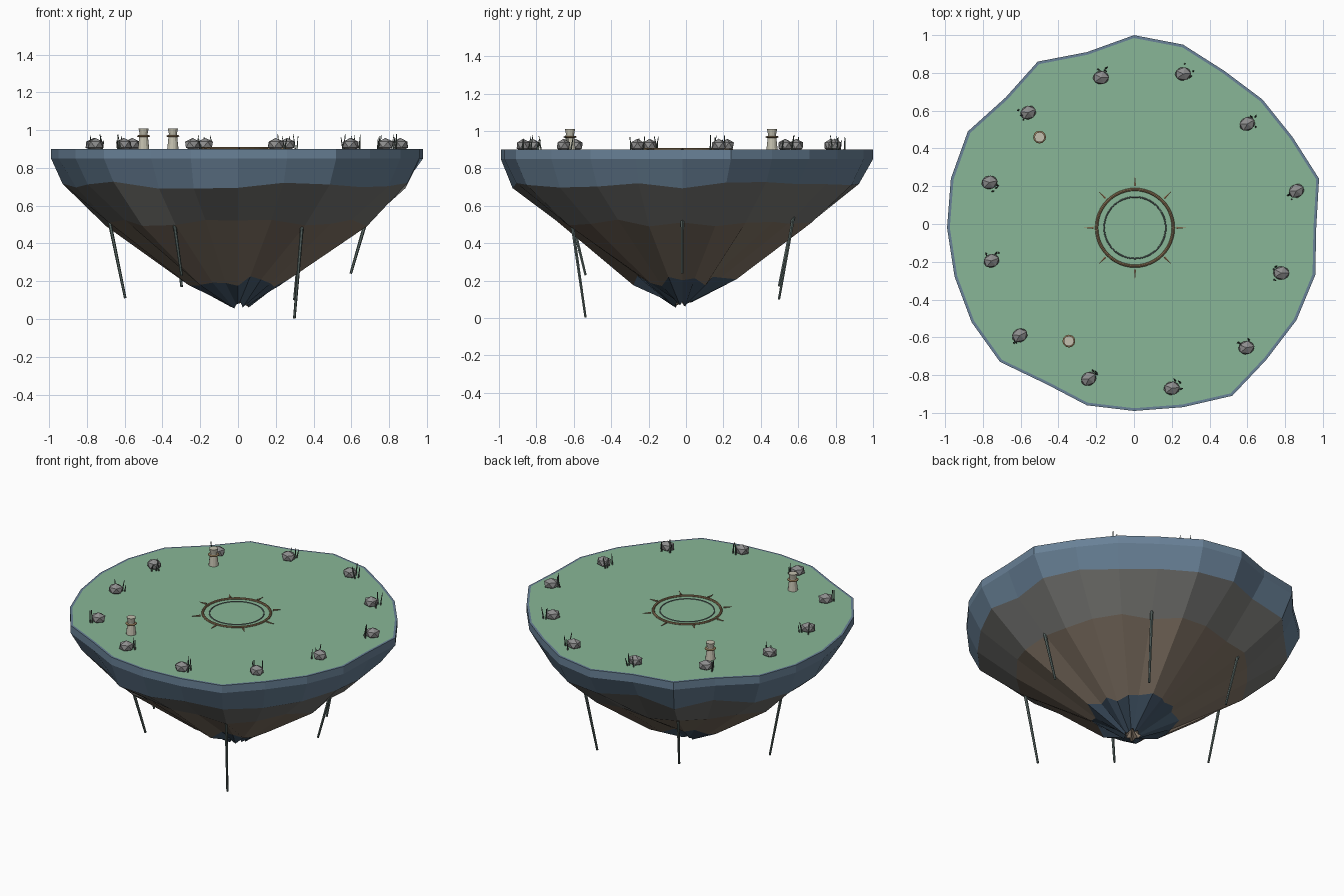
import bpy, bmesh, random
from math import sin, cos, radians, pi, tau
from mathutils import Vector

if "Cube" in bpy.data.objects:
    bpy.data.objects.remove(bpy.data.objects["Cube"])

random.seed(4)


def mat(name, r, g, b):
    m = bpy.data.materials.new(name)
    m.diffuse_color = (r, g, b, 1)
    m.use_nodes = True
    m.node_tree.nodes["Principled BSDF"].inputs["Base Color"].default_value = m.diffuse_color
    return m


GRASS = mat("grass", 0.25, 0.47, 0.31)
SLATE = mat("slate", 0.14, 0.22, 0.31)
STONE = mat("stone", 0.18, 0.18, 0.17)
EARTH = mat("earth", 0.23, 0.18, 0.135)
DEEP = mat("deep_slate", 0.06, 0.10, 0.15)
ROOT = mat("root", 0.11, 0.15, 0.14)
BRONZE = mat("bronze", 0.28, 0.19, 0.10)
PALE = mat("pale_stone", 0.55, 0.53, 0.43)
ROCK = mat("rock", 0.27, 0.27, 0.27)
BLADE = mat("blade", 0.09, 0.12, 0.10)


def to_object(name, bm, mats):
    bmesh.ops.recalc_face_normals(bm, faces=bm.faces)
    me = bpy.data.meshes.new(name)
    bm.to_mesh(me)
    bm.free()
    for m in mats:
        me.materials.append(m)
    ob = bpy.data.objects.new(name, me)
    bpy.context.collection.objects.link(ob)
    return ob


def rod(name, a, b, r1, r2, m, sides=6):
    """Tapered rod from a to b."""
    a, b = Vector(a), Vector(b)
    bm = bmesh.new()
    bmesh.ops.create_cone(bm, cap_ends=True, segments=sides, radius1=r1,
                          radius2=r2, depth=(b - a).length)
    ob = to_object(name, bm, [m])
    ob.location = (a + b) / 2
    ob.rotation_mode = 'QUATERNION'
    ob.rotation_quaternion = (b - a).to_track_quat('Z', 'Y')
    return ob


def lathe(name, profile, sides, m, loc):
    """Closed turned part from (radius, height) pairs."""
    bm = bmesh.new()
    rings = [[bm.verts.new((r * cos(tau * i / sides), r * sin(tau * i / sides), z))
              for i in range(sides)] for r, z in profile]
    for lo, hi in zip(rings, rings[1:]):
        for i in range(sides):
            j = (i + 1) % sides
            bm.faces.new((lo[i], lo[j], hi[j], hi[i]))
    bm.faces.new(rings[0])
    bm.faces.new(rings[-1])
    ob = to_object(name, bm, [m])
    ob.location = loc
    return ob


# Island: irregular 24-sided rim, rings stepping down to a jagged point
RIM = [(.965, -.02), (.98, .24), (.84, .46), (.68, .66), (.48, .81), (.26, .95),
       (0, 1.0), (-.25, .91), (-.51, .86), (-.68, .67), (-.88, .49), (-.97, .24),
       (-.99, -.02), (-.95, -.28), (-.86, -.52), (-.71, -.73), (-.46, -.85),
       (-.25, -.96), (0, -.99), (.26, -.97), (.52, -.91), (.70, -.72),
       (.86, -.51), (.96, -.27)]
N = len(RIM)
CY = -0.02
# scale, height, scale jitter, height jitter
LEVELS = [(.985, .90, 0, 0), (1.0, .90, 0, 0), (1.0, .85, 0, 0),
          (.92, .71, .02, .02), (.70, .51, .025, .02),
          (.26, .20, .04, .03), (.045, .075, .015, .02)]
BANDS = [1, 1, 1, 2, 3, 4]
bm = bmesh.new()
rings = []
for s, z, js, jz in LEVELS:
    ring = []
    for x, y in RIM:
        k = s + random.uniform(-js, js)
        ring.append(bm.verts.new((x * k, CY + (y - CY) * k, z + random.uniform(-jz, jz))))
    rings.append(ring)
bm.faces.new(rings[0])
for up, lo, mi in zip(rings, rings[1:], BANDS):
    for i in range(N):
        j = (i + 1) % N
        bm.faces.new((up[i], up[j], lo[j], lo[i])).material_index = mi
apex = bm.verts.new((0.005, CY, 0.13))
for i in range(N):
    bm.faces.new((rings[-1][i], rings[-1][(i + 1) % N], apex)).material_index = 3
to_object("island", bm, [GRASS, SLATE, STONE, EARTH, DEEP])

# Hanging roots, six around, leaning inwards
for i, z_end in enumerate([.24, .10, .17, .11, .23, 0.003]):
    a = radians(60 * i)
    rod("hanging_root", (.69 * cos(a), CY + .69 * sin(a), .56),
        (.597 * cos(a), CY + .597 * sin(a), z_end), .010, .007, ROOT)

# Central ring emblem with eight pointers
for name, R, r, m, z in (("outer_ring", .203, .008, BRONZE, .902),
                         ("inner_ring", .163, .004, ROOT, .9)):
    bpy.ops.mesh.primitive_torus_add(major_radius=R, minor_radius=r, major_segments=48,
                                     minor_segments=8, location=(.005, CY, z))
    ob = bpy.context.object
    ob.name = name
    ob.data.materials.append(m)
for i in range(8):
    a = tau * i / 8
    rod("ring_pointer", (.005 + .22 * cos(a), CY + .22 * sin(a), .902),
        (.005 + .27 * cos(a), CY + .27 * sin(a), .902), .007, .001, BRONZE)

# Boulders near the rim, each with a few grass blades
ROCKS = [(-.175, .775), (.26, .795), (-.56, .59), (.60, .53), (-.765, .22), (.86, .175),
         (-.755, -.195), (.78, -.26), (-.605, -.59), (.595, -.655), (-.24, -.82), (.20, -.87)]
for x, y in ROCKS:
    bm = bmesh.new()
    bmesh.ops.create_icosphere(bm, subdivisions=1, radius=1)
    ob = to_object("boulder", bm, [ROCK])
    ob.location = (x, y, .923)
    ob.scale = (.048, .04, .036)
    ob.rotation_euler.z = random.uniform(0, 0.6)
    a0 = random.uniform(0, tau)
    for k in range(3):
        a = a0 + random.uniform(-.9, .9)
        d = random.uniform(.04, .055)
        bx, by = x + d * cos(a), y + d * sin(a)
        rod("grass_blade", (bx, by, .895),
            (bx + random.uniform(-.015, .015), by + random.uniform(-.015, .015),
             random.uniform(.945, .98)), .005, .002, BLADE, 4)

# Two small stone lanterns with a collar
for x, y in ((-.50, .46), (-.345, -.62)):
    lathe("lantern_post", [(.030, 0), (.022, .075), (.021, .08), (.027, .11)], 12, PALE, (x, y, .9))
    lathe("lantern_collar", [(.028, .063), (.034, .067), (.034, .07), (.028, .074)], 12,
          BRONZE, (x, y, .9))
